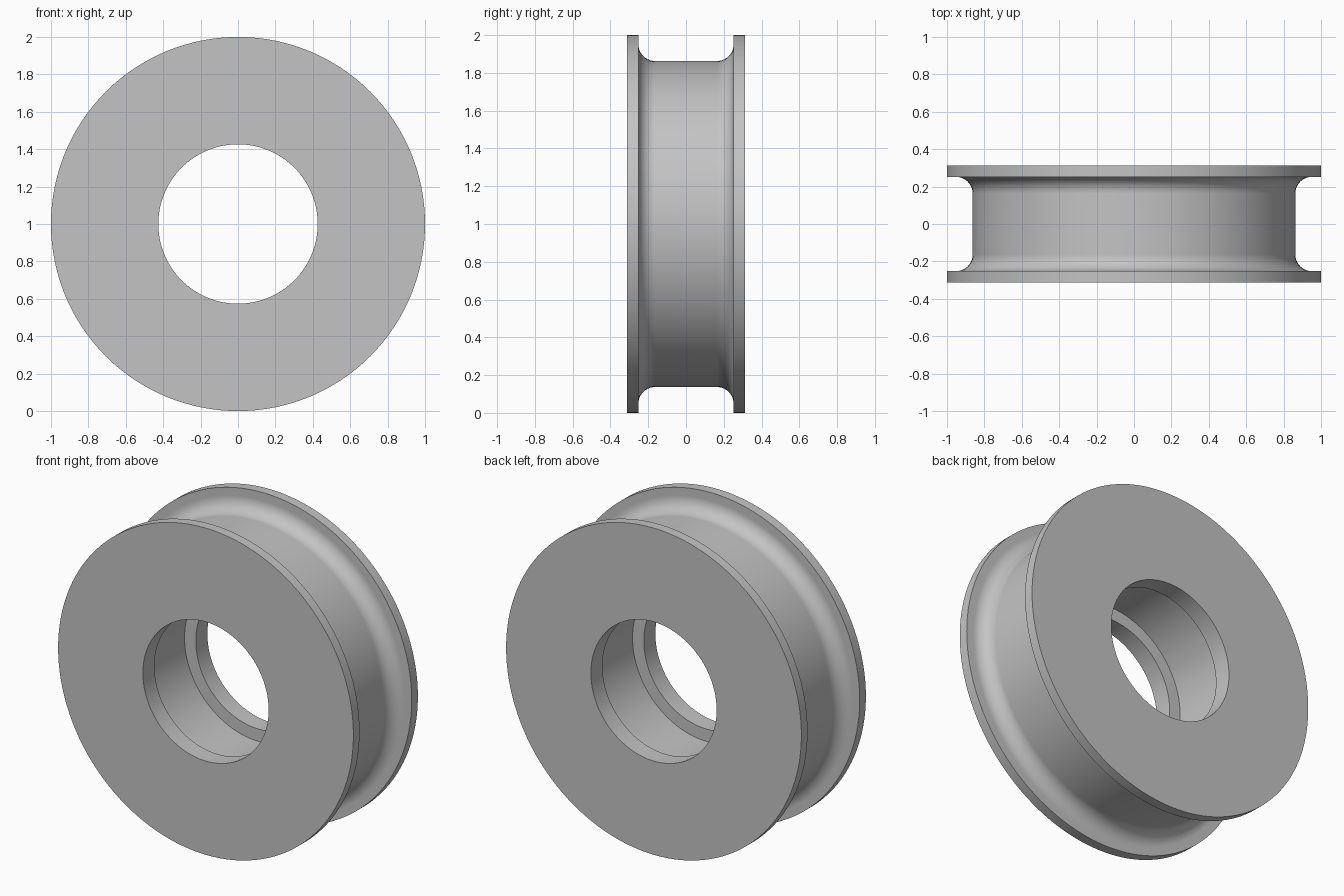
import bpy, bmesh
from math import sin, cos, pi, radians
from mathutils import Vector

cube = bpy.data.objects.get("Cube")
if cube:
    bpy.data.objects.remove(cube)

HALF_WIDTH = 0.312
FLANGE_INNER = 0.252
RIM = 1.0
FLOOR = 0.863
FILLET = 0.088
BORE = 0.426
POCKET = 0.502
POCKET_HALF = 0.2
SEGMENTS = 128


def half_profile():
    """Radius and width points of one half, from the pocket out to the channel floor."""
    points = [(POCKET, POCKET_HALF), (BORE, POCKET_HALF), (BORE, HALF_WIDTH),
              (RIM, HALF_WIDTH), (RIM, FLANGE_INNER)]
    steps = 10
    for i in range(steps + 1):
        a = pi / 2 * i / steps
        points.append((FLOOR + FILLET * (1 - sin(a)),
                       FLANGE_INNER - FILLET * (1 - cos(a))))
    return points


# Full closed section, mirrored across the middle
half = half_profile()
section = half + [(r, -y) for r, y in reversed(half)]

# Roller body: section revolved about the y axis
bm = bmesh.new()
verts = [bm.verts.new((r, y, 0)) for r, y in section]
edges = [bm.edges.new((v, verts[(i + 1) % len(verts)])) for i, v in enumerate(verts)]
bmesh.ops.spin(bm, geom=verts + edges, cent=(0, 0, 0), axis=(0, 1, 0),
               angle=2 * pi, steps=SEGMENTS)
bmesh.ops.remove_doubles(bm, verts=bm.verts, dist=0.0001)
bmesh.ops.recalc_face_normals(bm, faces=bm.faces)
bmesh.ops.translate(bm, verts=bm.verts, vec=Vector((0, 0, RIM)))
mesh = bpy.data.meshes.new("flanged_roller")
bm.to_mesh(mesh)
bm.free()
roller = bpy.data.objects.new("flanged_roller", mesh)
bpy.context.collection.objects.link(roller)

# Plain grey finish
grey = bpy.data.materials.new("plain_grey")
grey.use_nodes = True
colour = (0.55, 0.55, 0.55, 1)
grey.diffuse_color = colour
grey.node_tree.nodes["Principled BSDF"].inputs["Base Color"].default_value = colour
mesh.materials.append(grey)

# Smooth curved surfaces, crisp corners
bpy.ops.object.select_all(action="DESELECT")
roller.select_set(True)
bpy.context.view_layer.objects.active = roller
bpy.ops.object.shade_smooth_by_angle(angle=radians(30))
weighted = roller.modifiers.new("weighted_normals", "WEIGHTED_NORMAL")
weighted.keep_sharp = True
